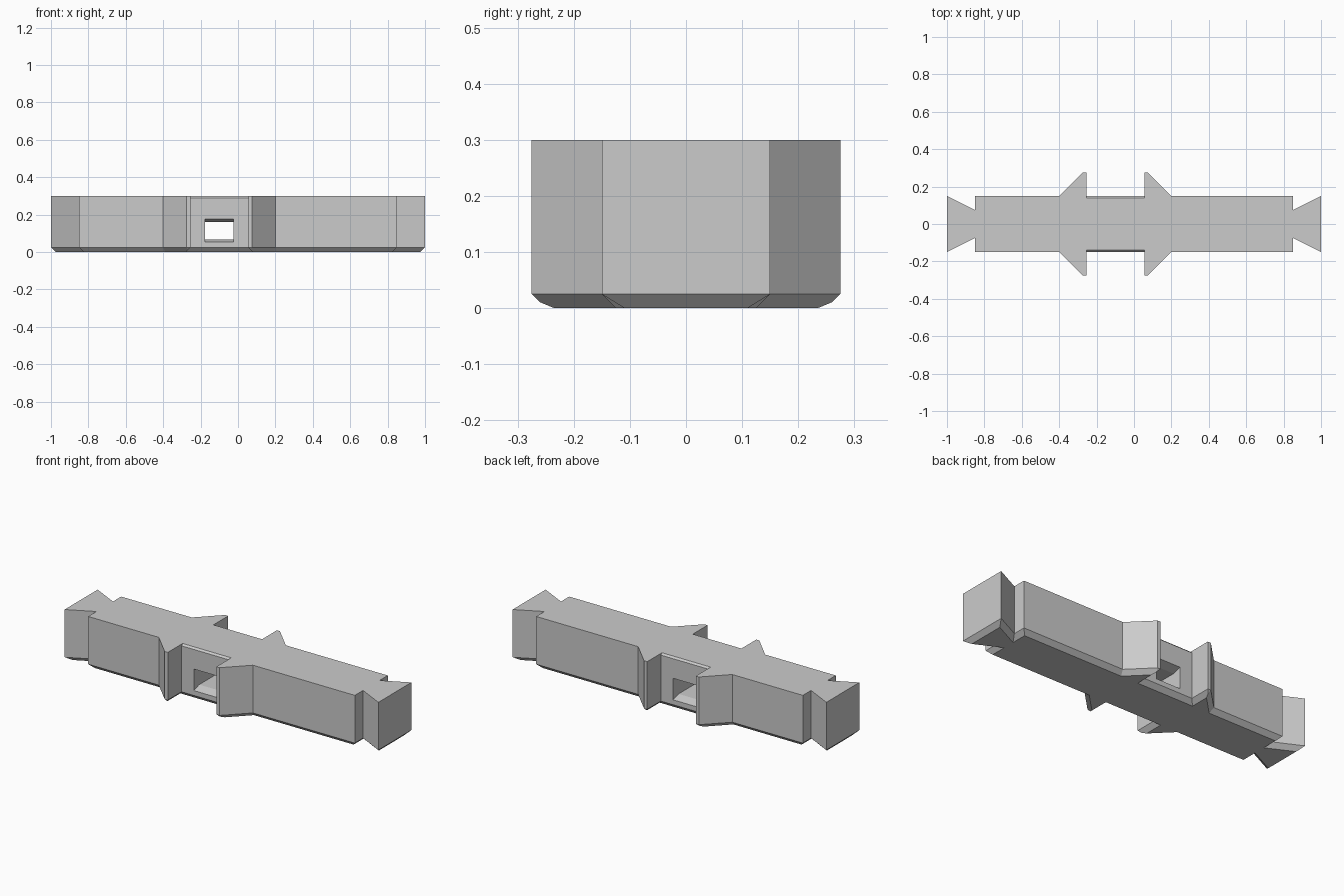
import bpy
import bmesh
from mathutils import Vector

old = bpy.data.objects.get("Cube")
if old:
    bpy.data.objects.remove(old, do_unlink=True)

grey = bpy.data.materials.new("plain_grey")
grey.use_nodes = True
colour = (0.6, 0.6, 0.6, 1)
grey.diffuse_color = colour
grey.node_tree.nodes["Principled BSDF"].inputs["Base Color"].default_value = colour

HEIGHT, BEVEL, HALF = 0.3, 0.025, 0.15
WING_L, WING_R = -0.255, 0.055      # inner walls of the wings
TIP, TIP_Y = 0.02, 0.275            # blunt wing tip


def loft(name, rings):
    """Skin rings with equal point counts and cap both ends."""
    bm = bmesh.new()
    loops = [[bm.verts.new(p) for p in ring] for ring in rings]
    for a, b in zip(loops, loops[1:]):
        for i in range(len(a)):
            j = (i + 1) % len(a)
            bm.faces.new((a[i], a[j], b[j], b[i]))
    bm.faces.new(loops[0])
    bm.faces.new(loops[-1])
    bmesh.ops.remove_doubles(bm, verts=bm.verts, dist=0.0002)
    bmesh.ops.recalc_face_normals(bm, faces=bm.faces)
    mesh = bpy.data.meshes.new(name)
    bm.to_mesh(mesh)
    bm.free()
    mesh.materials.append(grey)
    obj = bpy.data.objects.new(name, mesh)
    bpy.context.collection.objects.link(obj)
    return obj


def outline(sharp=False, recess=HALF):
    """Plan shape: dovetail ends, two barbed wings and a recess per side."""
    def wing(x, s):
        if sharp:   # wing walls extended until they meet
            return [(x, TIP_Y + TIP)]
        return [(x + s * TIP, TIP_Y), (x, TIP_Y)]
    root = TIP + TIP_Y - HALF
    half = [(-1, HALF), (-0.85, 0.075), (-0.85, HALF), (WING_L - root, HALF)]
    half += wing(WING_L, -1) + [(WING_L, recess), (WING_R, recess)]
    half += wing(WING_R, 1)[::-1]
    half += [(WING_R + root, HALF), (0.85, HALF), (0.85, 0.075), (1, HALF)]
    return [Vector(p) for p in half + [(x, -y) for x, y in reversed(half)]]


def inset(pts, d):
    """Move every edge of a clockwise outline inward by d."""
    result = []
    for i, p in enumerate(pts):
        e1 = (p - pts[i - 1]).normalized()
        e2 = (pts[(i + 1) % len(pts)] - p).normalized()
        n1, n2 = Vector((e1.y, -e1.x)), Vector((e2.y, -e2.x))
        result.append(p + (n1 + n2) * d / (1 + n1.dot(n2)))
    return result


def at(pts, z):
    return [(p.x, p.y, z) for p in pts]


# Bottom outline: each wing tip has run to a single point
bottom = []
for base, p in zip(outline(True), inset(outline(True), BEVEL)):
    bottom += [p, p] if abs(base.y) > TIP_Y else [p]

merge = TIP / 2 ** 0.5      # bevel depth at which the tip edge vanishes
body = loft("connector_bar", [
    at(bottom, 0),
    at(inset(outline(), merge), BEVEL - merge),
    at(outline(), BEVEL),
    at(outline(), HEIGHT - 0.01),
    at(outline(recess=HALF - 0.01), HEIGHT),
])

# Through slot with sloped sill and lintel at both mouths
sections = []
for y, low, high in [(-0.16, 0.053, 0.177), (-0.15, 0.053, 0.177),
                     (-0.1, 0.068, 0.162), (0.1, 0.068, 0.162),
                     (0.15, 0.053, 0.177), (0.16, 0.053, 0.177)]:
    sections.append([(-0.177, y, low), (-0.023, y, low),
                     (-0.023, y, high), (-0.177, y, high)])
cutter = loft("slot_cutter", sections)
cutter.hide_render = True

cut = body.modifiers.new("slot", "BOOLEAN")
cut.operation, cut.solver, cut.object = "DIFFERENCE", "EXACT", cutter
bpy.context.view_layer.objects.active = body
bpy.ops.object.modifier_apply(modifier=cut.name)
bpy.data.objects.remove(cutter, do_unlink=True)
